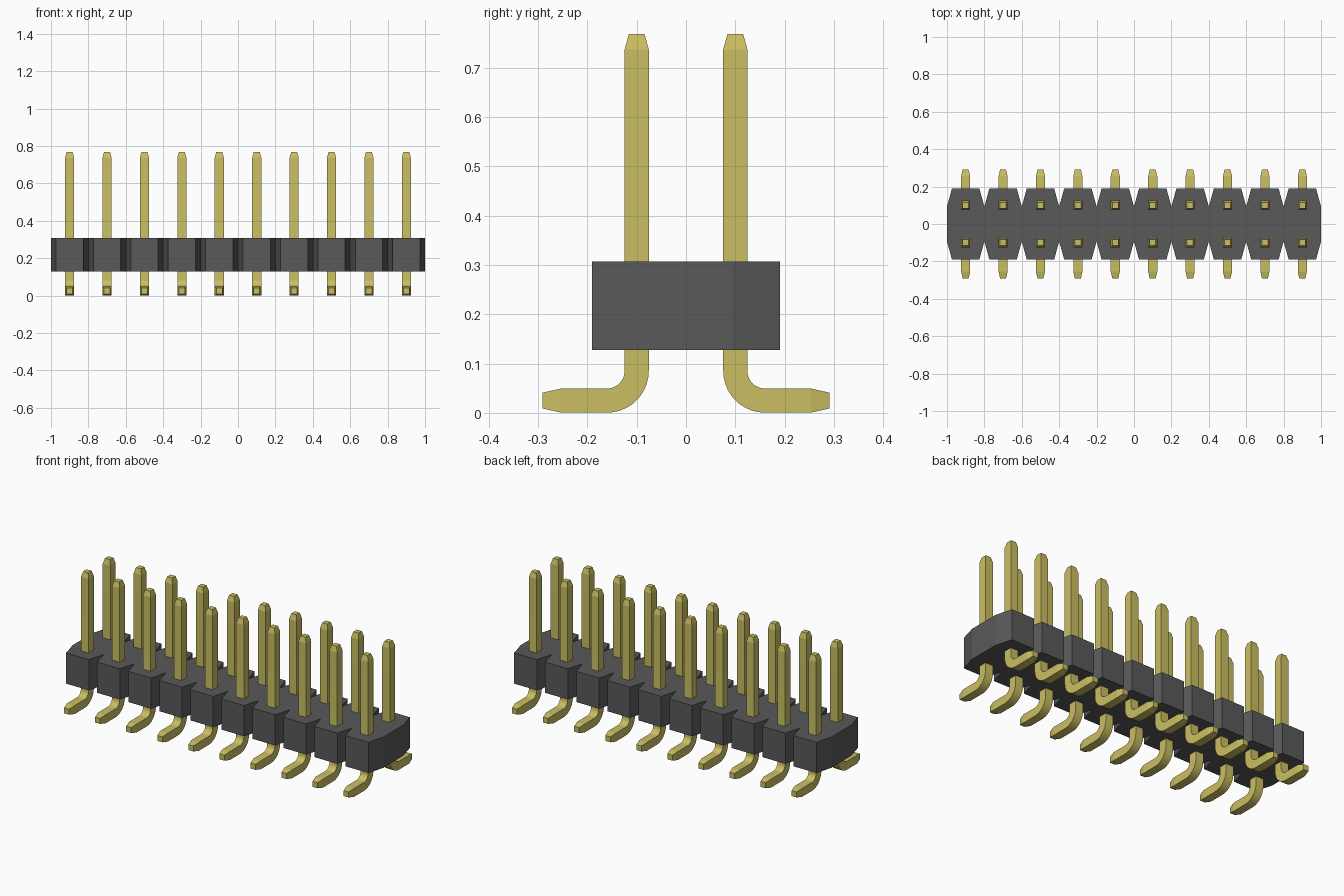
import bpy, bmesh, math

if "Cube" in bpy.data.objects:
    bpy.data.objects.remove(bpy.data.objects["Cube"])

PINS, PITCH = 10, 0.2


def material(name, rgb):
    m = bpy.data.materials.new(name)
    m.diffuse_color = (*rgb, 1)
    m.use_nodes = True
    m.node_tree.nodes["Principled BSDF"].inputs["Base Color"].default_value = m.diffuse_color
    return m


gold = material("gold metal", (0.59, 0.52, 0.125))
plastic = material("dark grey plastic", (0.1, 0.1, 0.1))


def add_object(name, mesh):
    ob = bpy.data.objects.new(name, mesh)
    bpy.context.collection.objects.link(ob)
    return ob


# Housing: outline with a V notch between neighbouring pins, extruded upwards
front = []
for i in range(PINS):
    cx = (i - (PINS - 1) / 2) * PITCH
    front += [(cx - 0.1, -0.093), (cx - 0.073, -0.191), (cx + 0.073, -0.191)]
front.append((PINS * PITCH / 2, -0.093))
outline = front + [(-x, -y) for x, y in front]

bm = bmesh.new()
base = bm.faces.new([bm.verts.new((x, y, 0.128)) for x, y in outline])
top = bmesh.ops.extrude_face_region(bm, geom=[base])["geom"]
bmesh.ops.translate(bm, vec=(0, 0, 0.179),
                    verts=[v for v in top if isinstance(v, bmesh.types.BMVert)])
bmesh.ops.recalc_face_normals(bm, faces=bm.faces)
mesh = bpy.data.meshes.new("housing")
bm.to_mesh(mesh)
bm.free()
mesh.materials.append(plastic)
add_object("housing", mesh)

# Pin: square section swept down the post, around the bend and out along the foot
# each station is (y, z, angle of the section, half size)
HALF, BEND_Y, BEND_Z, RADIUS = 0.0245, 0.16, 0.085, 0.06
stations = [(0.1, 0.768, 0, 0.016), (0.1, 0.737, 0, HALF)]
for k in range(11):
    a = math.radians(9 * k)
    stations.append((BEND_Y - RADIUS * math.cos(a), BEND_Z - RADIUS * math.sin(a), a, HALF))
stations += [(0.253, 0.025, math.pi / 2, HALF), (0.291, 0.025, math.pi / 2, 0.016)]

bm = bmesh.new()
rings = []
for y, z, a, h in stations:
    rings.append([bm.verts.new((sx * h, y + s * h * math.cos(a), z + s * h * math.sin(a)))
                  for sx, s in ((-1, -1), (1, -1), (1, 1), (-1, 1))])
for r0, r1 in zip(rings, rings[1:]):
    for j in range(4):
        bm.faces.new((r0[j], r0[(j + 1) % 4], r1[(j + 1) % 4], r1[j]))
bm.faces.new(rings[0])
bm.faces.new(rings[-1])
bmesh.ops.recalc_face_normals(bm, faces=bm.faces)
for f in bm.faces:
    f.smooth = True
pin_mesh = bpy.data.meshes.new("pin")
bm.to_mesh(pin_mesh)
bm.free()
pin_mesh.set_sharp_from_angle(angle=math.radians(12))
pin_mesh.materials.append(gold)

# Two rows of pins, the front row turned to face outwards
for i in range(PINS):
    x = (i - (PINS - 1) / 2) * PITCH
    for row, turn in (("back", 0), ("front", math.pi)):
        pin = add_object(f"{row}_pin_{i + 1}", pin_mesh)
        pin.location.x = x
        pin.rotation_euler.z = turn
